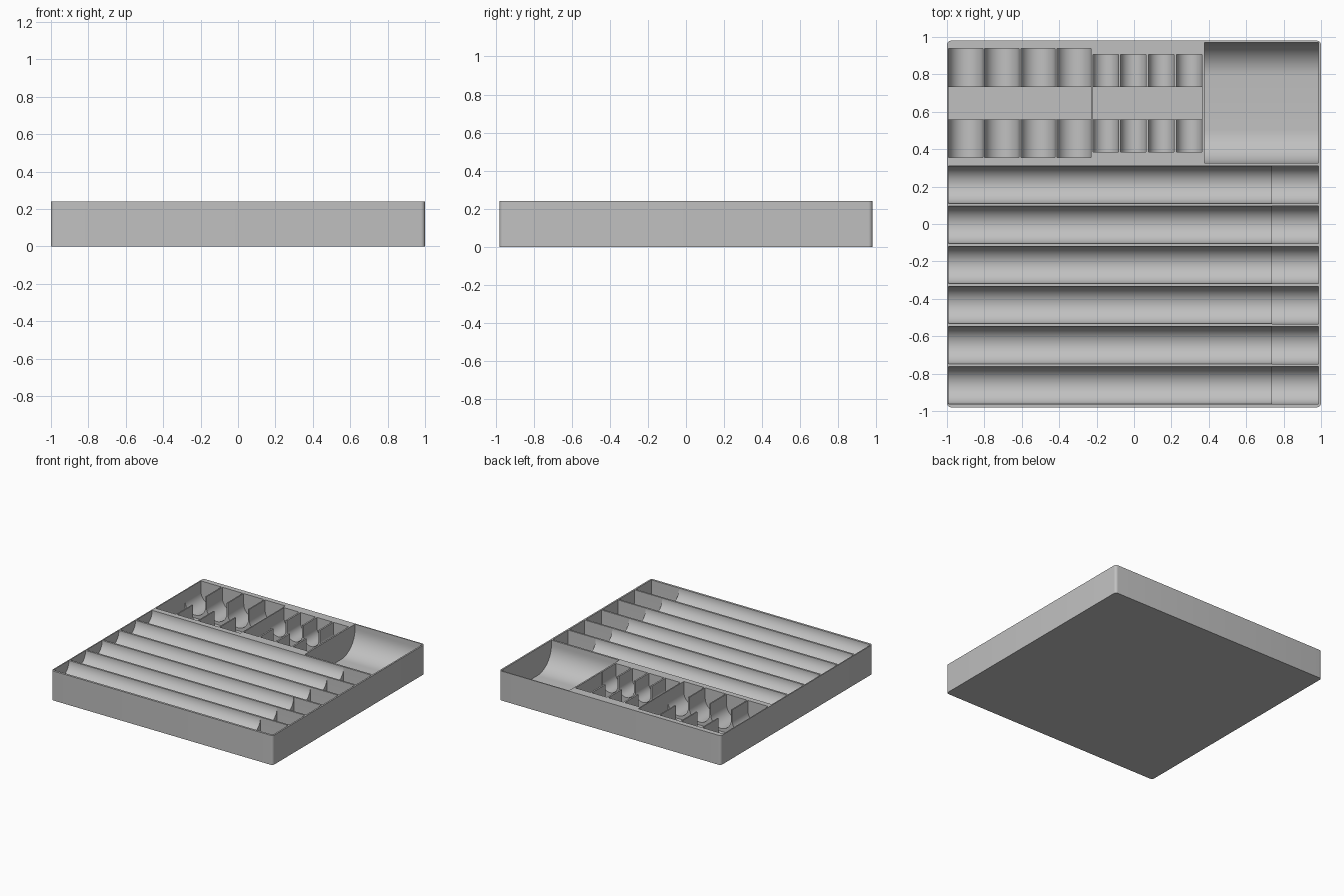
import bpy, bmesh, math

if "Cube" in bpy.data.objects:
    bpy.data.objects.remove(bpy.data.objects["Cube"], do_unlink=True)

HEIGHT = 0.24
ABOVE = 0.30
INNER_LEFT, INNER_RIGHT = -0.991, 0.987

grey = bpy.data.materials.new("plain grey")
grey.use_nodes = True
colour = (0.53, 0.53, 0.53, 1)
grey.diffuse_color = colour
grey.node_tree.nodes["Principled BSDF"].inputs["Base Color"].default_value = colour


def prism(name, points, direction):
    """Extrude a closed outline of 3D points along a vector."""
    bm = bmesh.new()
    face = bm.faces.new([bm.verts.new(p) for p in points])
    moved = bmesh.ops.extrude_face_region(bm, geom=[face])["geom"]
    bmesh.ops.translate(bm, vec=direction, verts=[v for v in moved if isinstance(v, bmesh.types.BMVert)])
    bmesh.ops.recalc_face_normals(bm, faces=bm.faces)
    mesh = bpy.data.meshes.new(name)
    bm.to_mesh(mesh)
    bm.free()
    obj = bpy.data.objects.new(name, mesh)
    bpy.context.collection.objects.link(obj)
    mesh.materials.append(grey)
    return obj


def trough_outline(half, radius, floor, steps=14):
    """Cross-section with straight sides and rounded lower corners."""
    outline = [(-half, ABOVE)]
    for side, start in ((-1, math.pi), (1, 1.5 * math.pi)):
        for i in range(steps + 1):
            a = start + i * math.pi / 2 / steps
            p = (side * (half - radius) + radius * math.cos(a), floor + radius + radius * math.sin(a))
            if math.dist(p, outline[-1]) > 1e-5:
                outline.append(p)
    return outline + [(half, ABOVE)]


cutters = []


def cut_along_x(name, x0, x1, y, half, radius, floor):
    pts = [(x0, y + u, z) for u, z in trough_outline(half, radius, floor)]
    cutters.append(prism(name, pts, (x1 - x0, 0, 0)))


def cut_along_y(name, y0, y1, x, half, radius, floor):
    pts = [(x + u, y0, z) for u, z in trough_outline(half, radius, floor)]
    cutters.append(prism(name, pts, (0, y1 - y0, 0)))


def cut_box(name, x0, x1, y0, y1, floor):
    pts = [(x0, y0, floor), (x1, y0, floor), (x1, y1, floor), (x0, y1, floor)]
    cutters.append(prism(name, pts, (0, 0, ABOVE - floor)))


# Tray block with rounded upright corners
corner = 0.022
outline = []
for k, (sx, sy) in enumerate(((1, 1), (-1, 1), (-1, -1), (1, -1))):
    for i in range(7):
        a = (k + i / 6) * math.pi / 2
        outline.append((sx * (1 - corner) + corner * math.cos(a),
                        sy * (0.98 - corner) + corner * math.sin(a), 0))
tray = prism("tray", outline, (0, 0, HEIGHT))

# Long half-round channels, each with a deeper end
for i in range(6):
    y = 0.21 - i * 0.2145
    cut_along_x("channel_deep_end", 0.737, INNER_RIGHT, y, 0.1, 0.1, 0.02)
    cut_along_x("channel", INNER_LEFT, 0.745, y, 0.0995, 0.0995, 0.14)

# Two groups of round-bottomed slots, each crossed by a finger recess
for start, pitch, width, y0, y1 in ((INNER_LEFT, 0.193, 0.183, 0.355, 0.938),
                                    (-0.22, 0.149, 0.136, 0.385, 0.907)):
    for i in range(4):
        half = width / 2
        cut_along_y("slot", y0, y1, start + i * pitch + half, half, half, 0.155 - half)
    cut_box("finger_recess", start - 0.001, start + 3 * pitch + width + 0.001, 0.56, 0.733, 0.04)

# Wide bin with scooped front and back
cut_along_x("bin", 0.376, INNER_RIGHT, 0.648, 0.323, 0.18, 0.02)

# Carve everything out of the tray
for cutter in cutters:
    cutter.hide_render = True
    mod = tray.modifiers.new(cutter.name, "BOOLEAN")
    mod.operation = "DIFFERENCE"
    mod.solver = "EXACT"
    mod.object = cutter
bpy.context.view_layer.update()
carved = bpy.data.meshes.new_from_object(tray.evaluated_get(bpy.context.evaluated_depsgraph_get()))
tray.modifiers.clear()
tray.data = carved
for cutter in cutters:
    bpy.data.objects.remove(cutter, do_unlink=True)

# One clean material, smooth curves, sharp edges
carved.materials.clear()
carved.materials.append(grey)
for poly in carved.polygons:
    poly.material_index = 0
bpy.ops.object.select_all(action="DESELECT")
tray.select_set(True)
bpy.context.view_layer.objects.active = tray
bpy.ops.object.shade_smooth_by_angle(angle=math.radians(30))
